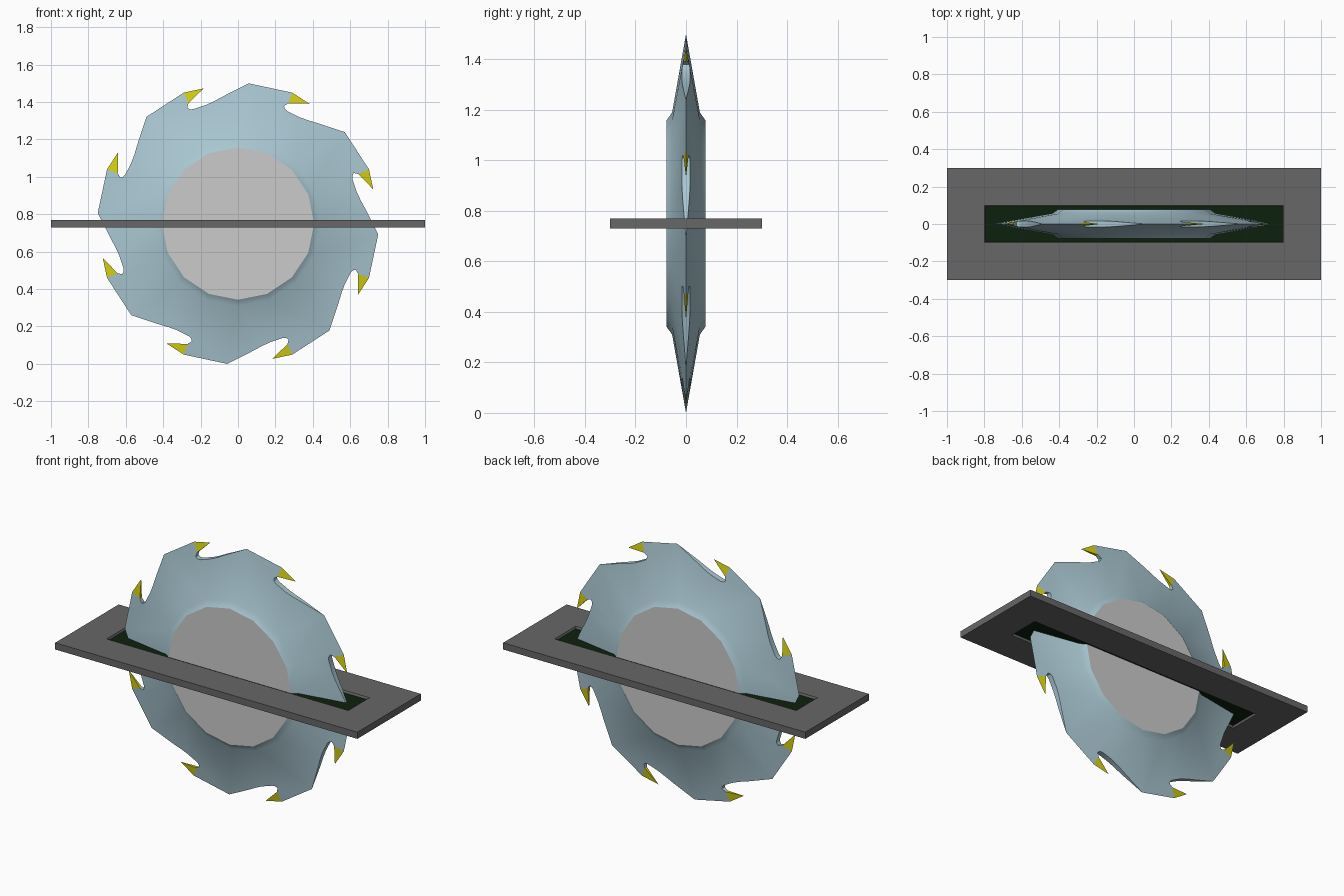
import bpy, bmesh, math

if "Cube" in bpy.data.objects:
    bpy.data.objects.remove(bpy.data.objects["Cube"])

CZ = 0.75          # height of the blade axle
HUB_R, HUB_Y = 0.407, 0.078
RING_R, RING_Y = 0.44, 0.055
RIM_R = 0.752


def material(name, rgb):
    m = bpy.data.materials.new(name)
    m.diffuse_color = (*rgb, 1)
    m.use_nodes = True
    m.node_tree.nodes["Principled BSDF"].inputs["Base Color"].default_value = m.diffuse_color
    return m


steel = material("blue steel", (0.40, 0.57, 0.64))
hub_grey = material("light grey", (0.59, 0.60, 0.59))
plate_grey = material("dark grey", (0.135, 0.135, 0.135))
slot_dark = material("dark green", (0.004, 0.015, 0.004))
yellow = material("tooth yellow", (0.66, 0.63, 0.006))


def finish(name, bm, mats, smooth=False):
    bmesh.ops.remove_doubles(bm, verts=bm.verts, dist=0.0002)
    bmesh.ops.recalc_face_normals(bm, faces=bm.faces)
    me = bpy.data.meshes.new(name)
    bm.to_mesh(me)
    bm.free()
    for m in mats:
        me.materials.append(m)
    ob = bpy.data.objects.new(name, me)
    bpy.context.collection.objects.link(ob)
    if smooth:
        bpy.ops.object.select_all(action='DESELECT')
        ob.select_set(True)
        bpy.context.view_layer.objects.active = ob
        bpy.ops.object.shade_smooth_by_angle(angle=math.radians(30))
    return ob


def polar(deg, r, y):
    a = math.radians(deg)
    return (r * math.cos(a), y, CZ + r * math.sin(a))


def half_thickness(r):
    return max(0.0, RING_Y * (RIM_R - r) / (RIM_R - RING_R))


def face(bm, points, mat=0):
    f = bm.faces.new([bm.verts.new(p) for p in points])
    f.material_index = mat
    return f


# Tooth outline, as (angle from the tooth corner, radius)
CORNER = (0, 0.758)
TIP = (-8.3, 0.746)
ROOT = (-0.2, 0.697)
NOTCH = [(1.1, 0.676), (0.3, 0.663), (-1.1, 0.657), (-7.4, 0.657),
         (-11.5, 0.667), (-16, 0.686)]
PEAK = (-26.9, RIM_R)

blade = bmesh.new()
teeth = bmesh.new()
for k in range(8):
    base = 22.5 + 45 * k

    def pt(p, side):
        return polar(base + p[0], p[1], side * half_thickness(p[1]))

    for s in (-1, 1):
        def ring(a):
            return polar(base + a, RING_R, s * RING_Y)

        def hub(a):
            return polar(base + a, HUB_R, s * HUB_Y)

        prev_peak = pt((PEAK[0] + 45, PEAK[1]), s)
        n = [pt(p, s) for p in NOTCH]
        # blade face from rim to inner ring
        face(blade, [prev_peak, pt(CORNER, s), pt(ROOT, s), n[0]])
        face(blade, [prev_peak, n[0], ring(0)])
        face(blade, [prev_peak, ring(0), ring(22.5)])
        for i in range(3):
            face(blade, [n[i], n[i + 1], ring(0)])
        face(blade, [n[3], n[4], ring(-22.5), ring(0)])
        face(blade, [n[4], n[5], ring(-22.5)])
        face(blade, [n[5], pt(PEAK, s), ring(-22.5)])
        # chamfer up to the hub
        for a in (0, -22.5):
            face(blade, [ring(a), ring(a - 22.5), hub(a - 22.5), hub(a)])
        # tooth side
        face(teeth, [pt(CORNER, s), polar(base + TIP[0], TIP[1], 0), pt(ROOT, s)])
    # notch walls
    line = [ROOT] + NOTCH
    for a, b in zip(line, line[1:]):
        face(blade, [pt(a, -1), pt(b, -1), pt(b, 1), pt(a, 1)])
    face(blade, [pt(CORNER, 1), pt(ROOT, -1), pt(ROOT, 1)])
    face(blade, [pt(NOTCH[-1], -1), pt(PEAK, 1), pt(NOTCH[-1], 1)])
    # tooth underside
    face(teeth, [polar(base + TIP[0], TIP[1], 0), pt(ROOT, -1), pt(ROOT, 1)])
    face(teeth, [pt(CORNER, 1), pt(ROOT, -1), pt(ROOT, 1)])

# flat hub caps
for s in (-1, 1):
    face(blade, [polar(22.5 * i, HUB_R, s * HUB_Y) for i in range(16)], 1)
finish("saw_blade", blade, [steel, hub_grey], True)
finish("blade_teeth", teeth, [yellow])

# mounting plate with a shallow dark slot on both sides
plate = bmesh.new()


def rect(x, y, z):
    return [(-x, -y, z), (x, -y, z), (x, y, z), (-x, y, z)]


def band(a, b):
    for i in range(4):
        j = (i + 1) % 4
        face(plate, [a[i], a[j], b[j], b[i]])


band(rect(1, 0.3, CZ - 0.02), rect(1, 0.3, CZ + 0.02))
for s in (-1, 1):
    top, floor = CZ + s * 0.02, CZ + s * 0.008
    band(rect(1, 0.3, top), rect(0.8, 0.1, top))
    band(rect(0.8, 0.1, top), rect(0.795, 0.095, floor))
    face(plate, rect(0.795, 0.095, floor), 1)
finish("slot_plate", plate, [plate_grey, slot_dark])
